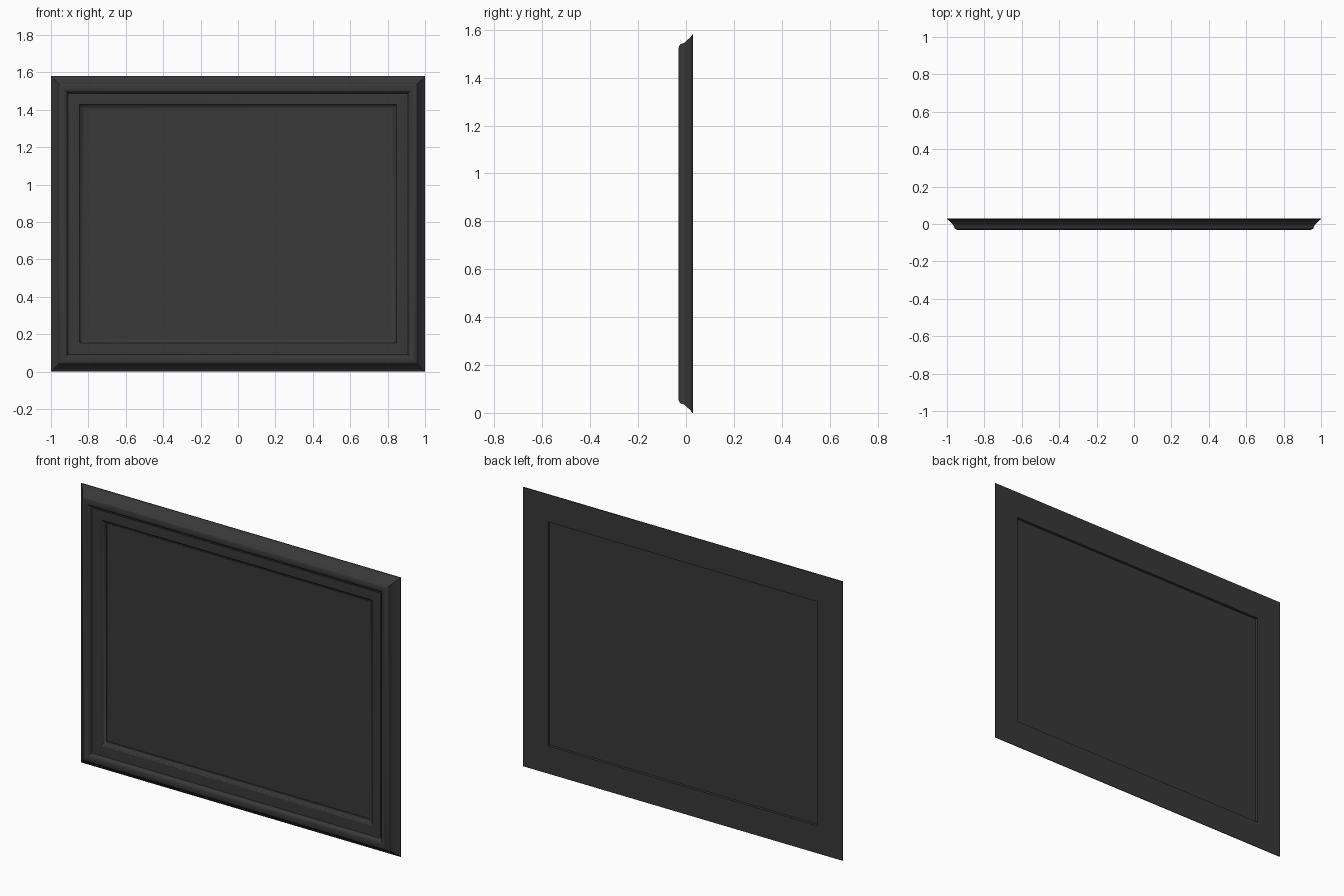
import bpy, bmesh, math

if "Cube" in bpy.data.objects:
    bpy.data.objects.remove(bpy.data.objects["Cube"])

W, H = 1.0, 1.58  # half width, height

mat = bpy.data.materials.new("dark_finish")
mat.diffuse_color = (0.04, 0.04, 0.04, 1)
mat.use_nodes = True
mat.node_tree.nodes["Principled BSDF"].inputs["Base Color"].default_value = mat.diffuse_color


def finish(bm, name, smooth=False):
    bmesh.ops.recalc_face_normals(bm, faces=bm.faces[:])
    mesh = bpy.data.meshes.new(name)
    bm.to_mesh(mesh)
    bm.free()
    ob = bpy.data.objects.new(name, mesh)
    bpy.context.collection.objects.link(ob)
    mesh.materials.append(mat)
    if smooth:
        bpy.ops.object.select_all(action='DESELECT')
        ob.select_set(True)
        bpy.context.view_layer.objects.active = ob
        bpy.ops.object.shade_smooth_by_angle(angle=math.radians(30))
    return ob


def arc(cx, cy, rx, ry, a0, a1, n=8):
    angles = [math.radians(a0 + (a1 - a0) * i / n) for i in range(n + 1)]
    return [(cx + rx * math.cos(a), cy + ry * math.sin(a)) for a in angles]


# Moulding section: (inset from outer edge, y)
profile = [(0.0, 0.03), (0.0, 0.026), (0.008, 0.021)]
profile += [(0.017, 0.012), (0.024, 0.004), (0.031, -0.003), (0.035, -0.007)]
profile += arc(0.063, -0.013, 0.026, 0.019, 180, 360, 12)   # big rounded rib
profile += [(0.092, -0.010), (0.099, -0.010), (0.099, -0.014)]  # groove beside the ledge
profile += [(0.149, -0.014)]                                # flat ledge
profile += arc(0.149, -0.008, 0.006, 0.006, 270, 360, 4)[1:]
profile += [(0.160, -0.004), (0.166, 0.001), (0.174, 0.004), (0.174, 0.010)]
profile += [(0.156, 0.010), (0.156, 0.03)]                  # rebate at the back

# Frame: the section swept round four mitred corners
bm = bmesh.new()
rings = []
for sx, top in ((-1, 0), (1, 0), (1, 1), (-1, 1)):
    rings.append([bm.verts.new((sx * (W - d), y, H - d if top else d)) for d, y in profile])
n = len(profile)
for i in range(4):
    a, b = rings[i], rings[(i + 1) % 4]
    for j in range(n):
        k = (j + 1) % n
        bm.faces.new((a[j], a[k], b[k], b[j]))
finish(bm, "moulded_frame", True)

# Flat panel held in the rebate
bm = bmesh.new()
bmesh.ops.create_cube(bm, size=1)
for v in bm.verts:
    v.co.x *= 2 * (W - 0.156)
    v.co.y = v.co.y * 0.004 + 0.012
    v.co.z = v.co.z * (H - 2 * 0.156) + H / 2
finish(bm, "picture_panel")
